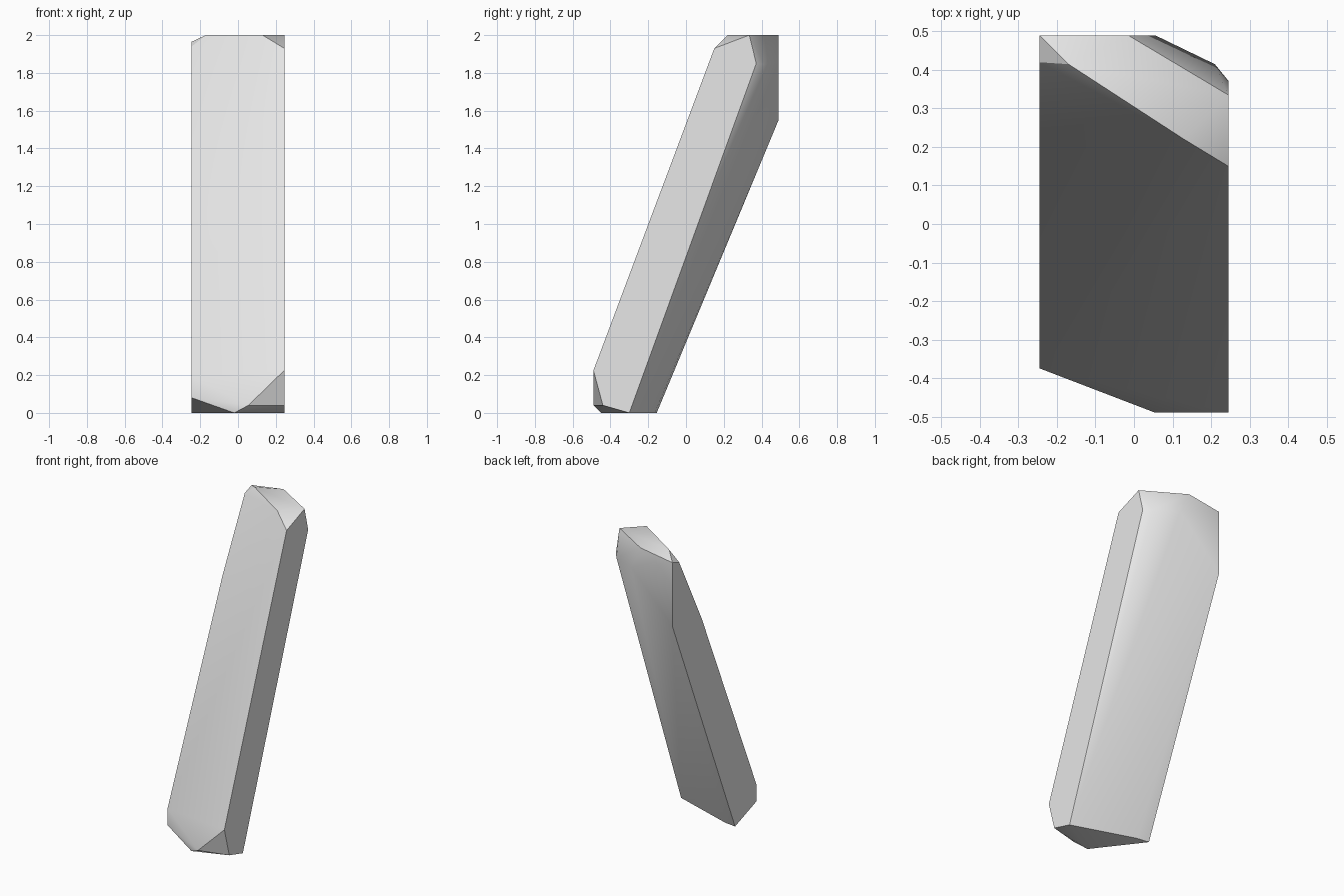
import bpy, bmesh
from math import radians

cube = bpy.data.objects.get("Cube")
if cube:
    bpy.data.objects.remove(cube, do_unlink=True)

# Single pale stone colour
stone = bpy.data.materials.new("pale_grey_stone")
stone.use_nodes = True
grey = (0.8, 0.8, 0.8, 1)
stone.diffuse_color = grey
stone.node_tree.nodes["Principled BSDF"].inputs["Base Color"].default_value = grey

R = 0.245   # half width: the shard is trimmed flat on both sides
D = 0.49    # half depth: its ends are trimmed flat front and back
H = 2.0     # height

# Chipped foot
foot = [(-R, -0.155, 0), (-0.165, -0.166, 0), (-0.02, -0.45, 0), (R, -0.30, 0),
        (0.055, -D, 0.04), (R, -0.44, 0.04), (R, -D, 0.225),
        (-R, -0.375, 0.08), (-R, -0.375, 0.19)]
# Slight bend along the left edge of the shaft
shaft = [(-R, 0.19, 1.49), (-R, D, 1.55)]
# Chipped tip
tip = [(-R, 0.42, 1.94), (-R, D, 1.965), (-0.17, 0.415, H), (-0.015, D, H),
       (0.13, 0.22, H), (R, 0.15, 1.93), (R, 0.335, H),
       (R, 0.372, 1.85), (0.21, 0.415, 1.845), (0.055, D, 1.86)]

# Leaning stone shard as the convex skin around its corners
bm = bmesh.new()
for corner in foot + shaft + tip:
    bm.verts.new(corner)
bmesh.ops.convex_hull(bm, input=bm.verts)
bmesh.ops.dissolve_limit(bm, angle_limit=radians(1), verts=bm.verts, edges=bm.edges)
bmesh.ops.recalc_face_normals(bm, faces=bm.faces)
mesh = bpy.data.meshes.new("stone_shard")
bm.to_mesh(mesh)
bm.free()
mesh.materials.append(stone)

shard = bpy.data.objects.new("stone_shard", mesh)
bpy.context.collection.objects.link(shard)
bpy.ops.object.select_all(action='DESELECT')
shard.select_set(True)
bpy.context.view_layer.objects.active = shard
bpy.ops.object.shade_smooth_by_angle(angle=radians(30))
